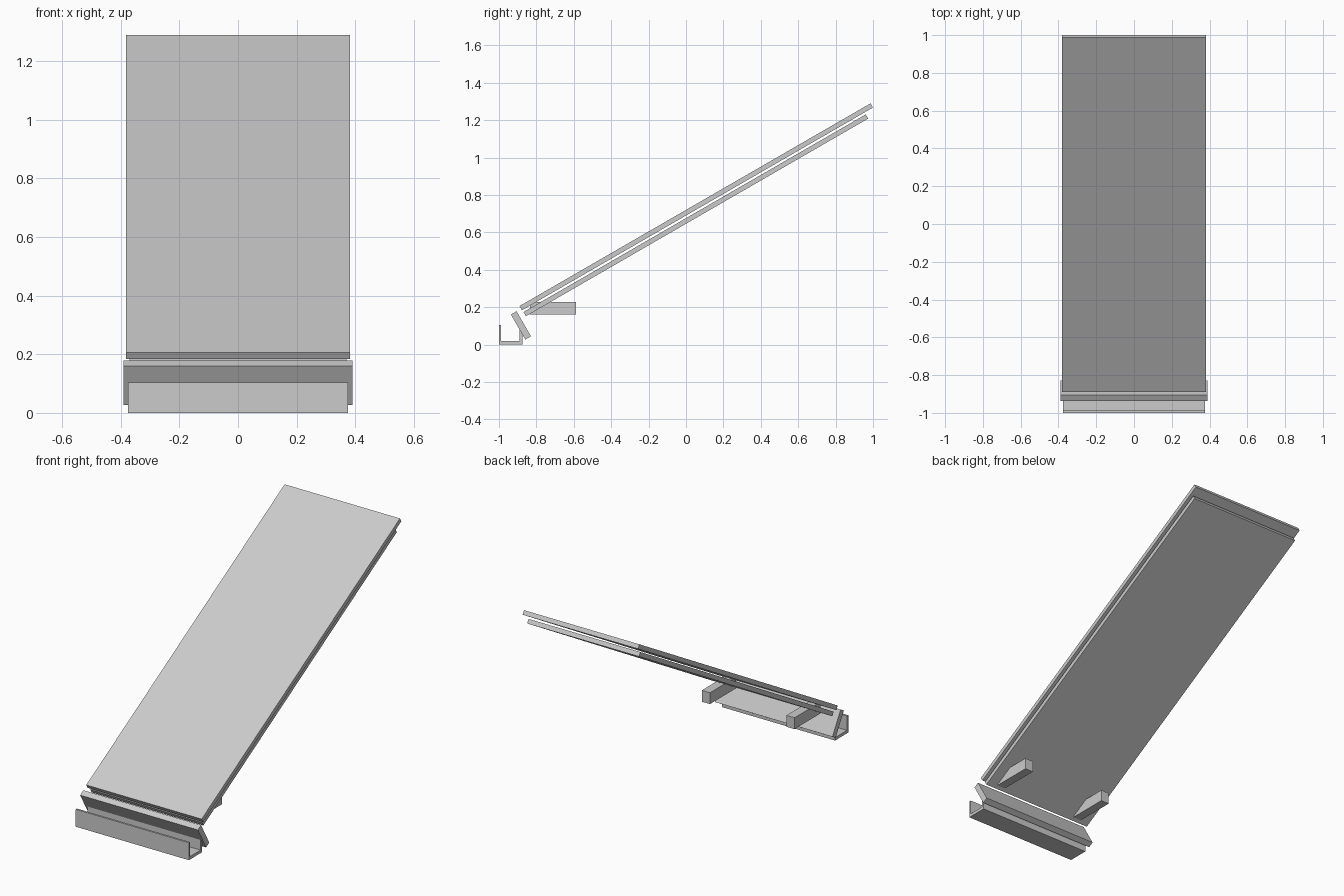
import bpy
import math
from mathutils import Matrix, Vector

if "Cube" in bpy.data.objects:
    bpy.data.objects.remove(bpy.data.objects["Cube"])

grey = bpy.data.materials.new("plain_grey")
grey.diffuse_color = (0.6, 0.6, 0.6, 1.0)
grey.use_nodes = True
grey.node_tree.nodes["Principled BSDF"].inputs["Base Color"].default_value = grey.diffuse_color


def profile_part(name, profile, x0, x1):
    """Extrude a closed (y, z) profile along x."""
    n = len(profile)
    verts = [(x, y, z) for x in (x0, x1) for y, z in profile]
    faces = [tuple(reversed(range(n))), tuple(range(n, 2 * n))]
    faces += [(i, (i + 1) % n, (i + 1) % n + n, i + n) for i in range(n)]
    mesh = bpy.data.meshes.new(name)
    mesh.from_pydata(verts, [], faces)
    mesh.materials.append(grey)
    obj = bpy.data.objects.new(name, mesh)
    bpy.context.collection.objects.link(obj)
    return obj


def slanted(y, z, angle, length, thick):
    """Rectangle whose upper edge starts at (y, z) and runs at an angle."""
    a = math.radians(angle)
    u = Vector((math.cos(a), math.sin(a)))
    down = Vector((math.sin(a), -math.cos(a))) * thick
    p = Vector((y, z))
    return [tuple(p + down), tuple(p + u * length + down),
            tuple(p + u * length), tuple(p)]


# Long sloping boards, one above the other with a narrow gap
profile_part("upper_board", slanted(-0.89, 0.206, 30, 2.167, 0.026), -0.382, 0.382)
profile_part("lower_board", slanted(-0.869, 0.174, 30, 2.113, 0.026), -0.37, 0.37)

# Tilted panel at the foot of the boards
profile_part("tilted_panel", slanted(-0.906, 0.178, -60, 0.1545, 0.035), -0.39, 0.39)

# Channel on the ground
profile_part("gutter", [(-1, 0), (-0.875, 0), (-0.875, 0.09), (-0.889, 0.09),
                        (-0.889, 0.018), (-0.988, 0.018), (-0.988, 0.104),
                        (-1, 0.104)], -0.375, 0.375)

# Pair of support blocks under the boards
for side, x in (("left", -0.28), ("right", 0.28)):
    profile_part(side + "_support_block",
                 [(-0.834, 0.16), (-0.588, 0.16), (-0.588, 0.228), (-0.834, 0.228)],
                 x - 0.027, x + 0.027)
